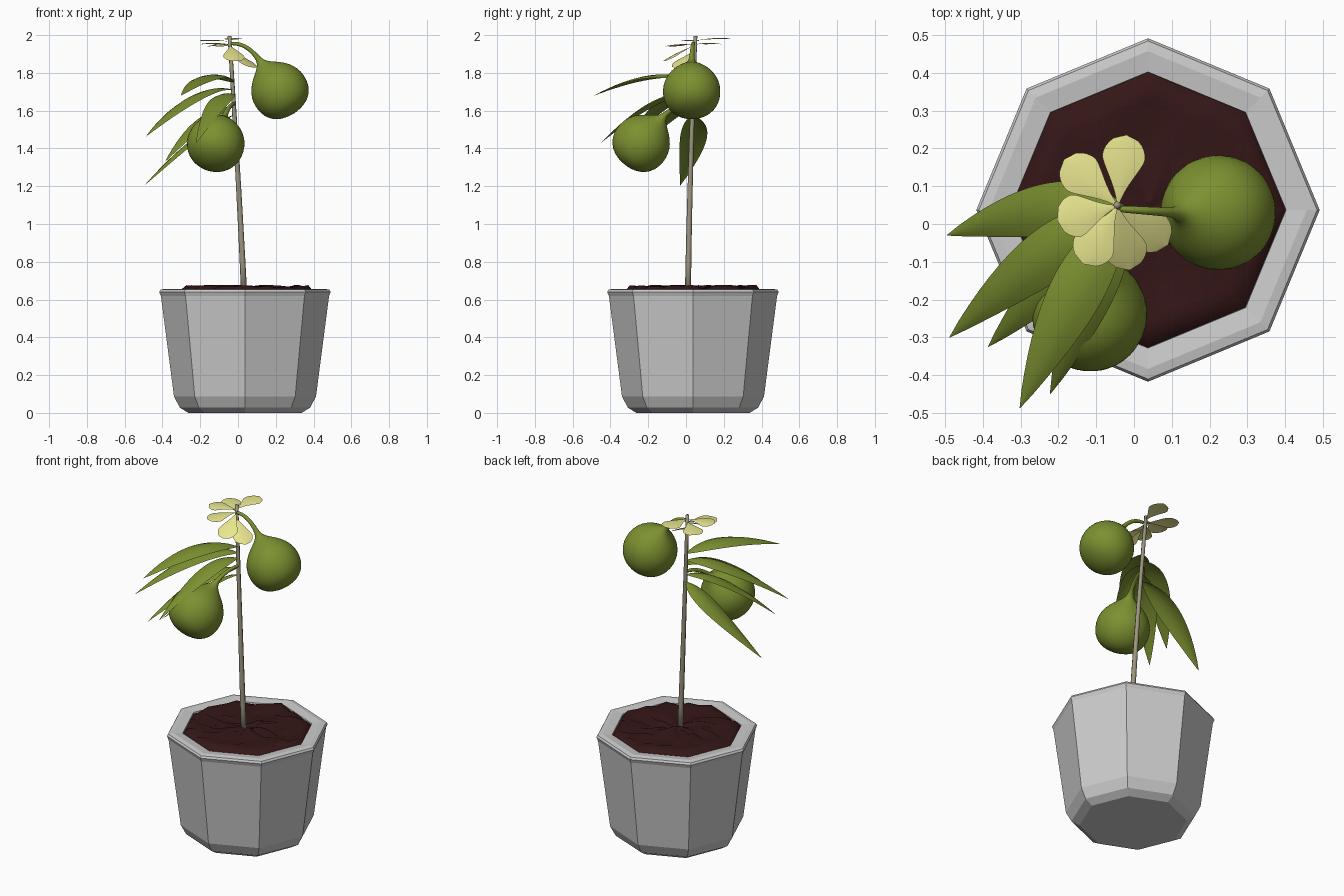
import bpy, bmesh, math, random
from mathutils import Vector as V

if "Cube" in bpy.data.objects:
    bpy.data.objects.remove(bpy.data.objects["Cube"])

random.seed(4)


def material(name, rgb):
    m = bpy.data.materials.new(name)
    m.diffuse_color = (*rgb, 1)
    m.use_nodes = True
    m.node_tree.nodes["Principled BSDF"].inputs["Base Color"].default_value = m.diffuse_color
    return m


GREEN = material("leaf_green", (0.2, 0.28, 0.03))
YELLOW = material("petal_yellow", (0.82, 0.8, 0.28))
BARK = material("bark", (0.33, 0.3, 0.21))
SOIL = material("dark_soil", (0.035, 0.008, 0.008))


def make(name, verts, faces, mat=None, smooth=False):
    me = bpy.data.meshes.new(name)
    me.from_pydata([tuple(v) for v in verts], [], faces)
    me.polygons.foreach_set("use_smooth", [smooth] * len(faces))
    if mat:
        me.materials.append(mat)
    ob = bpy.data.objects.new(name, me)
    bpy.context.collection.objects.link(ob)
    return ob


def bridge(rings, n):
    return [(r * n + i, r * n + (i + 1) % n, (r + 1) * n + (i + 1) % n, (r + 1) * n + i)
            for r in range(rings - 1) for i in range(n)]


def ring_xy(cx, cy, r, z, n):
    return [V((cx + r * math.cos(math.tau * i / n), cy + r * math.sin(math.tau * i / n), z))
            for i in range(n)]


def bezier(a, b, c, t):
    return V(a) * (1 - t) ** 2 + V(b) * 2 * t * (1 - t) + V(c) * t * t


def tube(name, path, radii, n, mat):
    """Loft round rings along a path, closed at both ends."""
    verts, side, prev = [], None, None
    for i, p in enumerate(path):
        t = (path[min(i + 1, len(path) - 1)] - path[max(i - 1, 0)]).normalized()
        if side is None:
            side = t.orthogonal().normalized()
        else:
            side = prev.rotation_difference(t) @ side
        prev, up = t, t.cross(side)
        verts += [p + radii[i] * (side * math.cos(math.tau * k / n) + up * math.sin(math.tau * k / n))
                  for k in range(n)]
    m = len(path)
    faces = bridge(m, n) + [tuple(reversed(range(n))), tuple(range((m - 1) * n, m * n))]
    return make(name, verts, faces, mat, True)


def blade(name, a, b, c, profile, mat, droop=0.0, rows=16):
    """Leaf or petal: width profile swept along a bezier midrib."""
    verts, cols = [], 5
    for r in range(rows + 1):
        t = r / rows
        p = bezier(a, b, c, t)
        d = (bezier(a, b, c, t + 0.01) - bezier(a, b, c, t - 0.01)).normalized()
        side = d.cross(V((0, 0, 1))).normalized()
        up = side.cross(d)
        for k in range(cols):
            s = k / (cols - 1) * 2 - 1
            verts.append(p + profile(t) * (side * s - up * droop * s * s))
    faces = [(r * cols + k, r * cols + k + 1, (r + 1) * cols + k + 1, (r + 1) * cols + k)
             for r in range(rows) for k in range(cols - 1)]
    return make(name, verts, faces, mat, True)


# Octagonal pot, with inner wall
PC = 0.037
profile = [(0.30, 0), (0.345, 0.028), (0.376, 0.087), (0.445, 0.618), (0.454, 0.64),
           (0.447, 0.652), (0.42, 0.657), (0.365, 0.65), (0.355, 0.52)]
verts = [v for r, z in profile for v in ring_xy(PC, PC, r, z, 8)]
last = (len(profile) - 1) * 8
make("pot", verts, bridge(len(profile), 8) + [tuple(reversed(range(8))), tuple(range(last, last + 8))])

# Lumpy soil following the octagon
n, verts = 32, []
radii = [0.02, 0.08, 0.15, 0.22, 0.29, 0.335, 0.364]
for R in radii:
    for i in range(n):
        th = math.tau * i / n
        f = math.cos(math.pi / 8) / math.cos(th % (math.pi / 4) - math.pi / 8)
        z = 0.64 if R > 0.35 else 0.662 + random.uniform(-0.012, 0.016)
        verts.append((PC + R * f * math.cos(th), PC + R * f * math.sin(th), z))
faces = [tuple(reversed(q)) for q in bridge(len(radii), n)]
make("soil", verts, faces + [tuple(range(n))], SOIL, True)

# Stem
stem_base, stem_ctrl, stem_top = (0.033, 0.01, 0.62), (0.0, 0.02, 1.3), (-0.045, 0.05, 1.995)
tube("stem", [bezier(stem_base, stem_ctrl, stem_top, i / 8) for i in range(9)],
     [0.016 - 0.006 * i / 8 for i in range(9)], 8, BARK)

# Two round fruits on curved stalks
BODY = [(-0.2, 0.014), (-0.175, 0.022), (-0.152, 0.044), (-0.125, 0.083), (-0.085, 0.124),
        (-0.04, 0.148), (0.005, 0.155), (0.05, 0.151), (0.09, 0.134), (0.12, 0.105),
        (0.14, 0.066), (0.148, 0.015)]


def fruit(name, centre, axis, base, ctrl):
    c, a = V(centre), V(axis).normalized()
    neck = [bezier(base, ctrl, c - a * 0.2, i / 6) for i in range(6)]
    ob = tube(name, neck + [c + a * s for s, _ in BODY],
              [0.009 + 0.0006 * i for i in range(6)] + [r for _, r in BODY], 24, GREEN)
    ob.modifiers.new("smooth", "SUBSURF").levels = 1
    ob.modifiers["smooth"].render_levels = 1


fruit("upper_fruit", (0.217, 0.03, 1.71), (0.55, 0, -0.83), (-0.04, 0.04, 1.955), (0.04, 0.035, 1.965))
fruit("lower_fruit", (-0.115, -0.232, 1.432), (-0.24, -0.62, -0.75), (-0.02, 0.035, 1.635), (-0.04, -0.04, 1.64))

# Long pointed leaves: base height, bend point, tip, half width
LEAVES = [(1.575, (-0.2, 0.07, 1.53), (-0.495, -0.03, 1.205), 0.07),
          (1.71, (-0.21, -0.04, 1.77), (-0.488, -0.30, 1.463), 0.07),
          (1.62, (-0.17, -0.1, 1.64), (-0.386, -0.325, 1.33), 0.06),
          (1.75, (-0.15, -0.15, 1.86), (-0.302, -0.487, 1.68), 0.07),
          (1.68, (-0.09, -0.13, 1.75), (-0.222, -0.45, 1.43), 0.06)]
for i, (z, ctrl, tip, w) in enumerate(LEAVES):
    blade(f"leaf_{i + 1}", (-0.028, 0.036, z), ctrl, tip,
          lambda t: w * max(0.004, math.sin(math.pi * min(1, t) ** 0.9)) ** 0.85 + 0.003 * (1 - t),
          GREEN, 0.25)

# Rounded yellow crown petals: base height, tip
PETALS = [(1.97, (-0.02, 0.235, 1.985)), (1.95, (-0.185, 0.17, 1.955)), (1.965, (-0.203, 0.01, 1.972)),
          (1.95, (-0.135, -0.105, 1.942)), (1.945, (-0.012, -0.122, 1.862)), (1.915, (0.09, -0.055, 1.828))]
for i, (z, tip) in enumerate(PETALS):
    base = V((-0.043, 0.048, z))
    mid = (base + V(tip)) / 2 + V((0, 0, 0.012))
    blade(f"petal_{i + 1}", base, mid, tip,
          lambda t: 0.055 * math.sqrt(max(0, math.sin(math.pi * t ** 1.7))) * (0.25 + 0.75 * min(1, t * 1.5)) + 0.002,
          YELLOW, 0.12)
